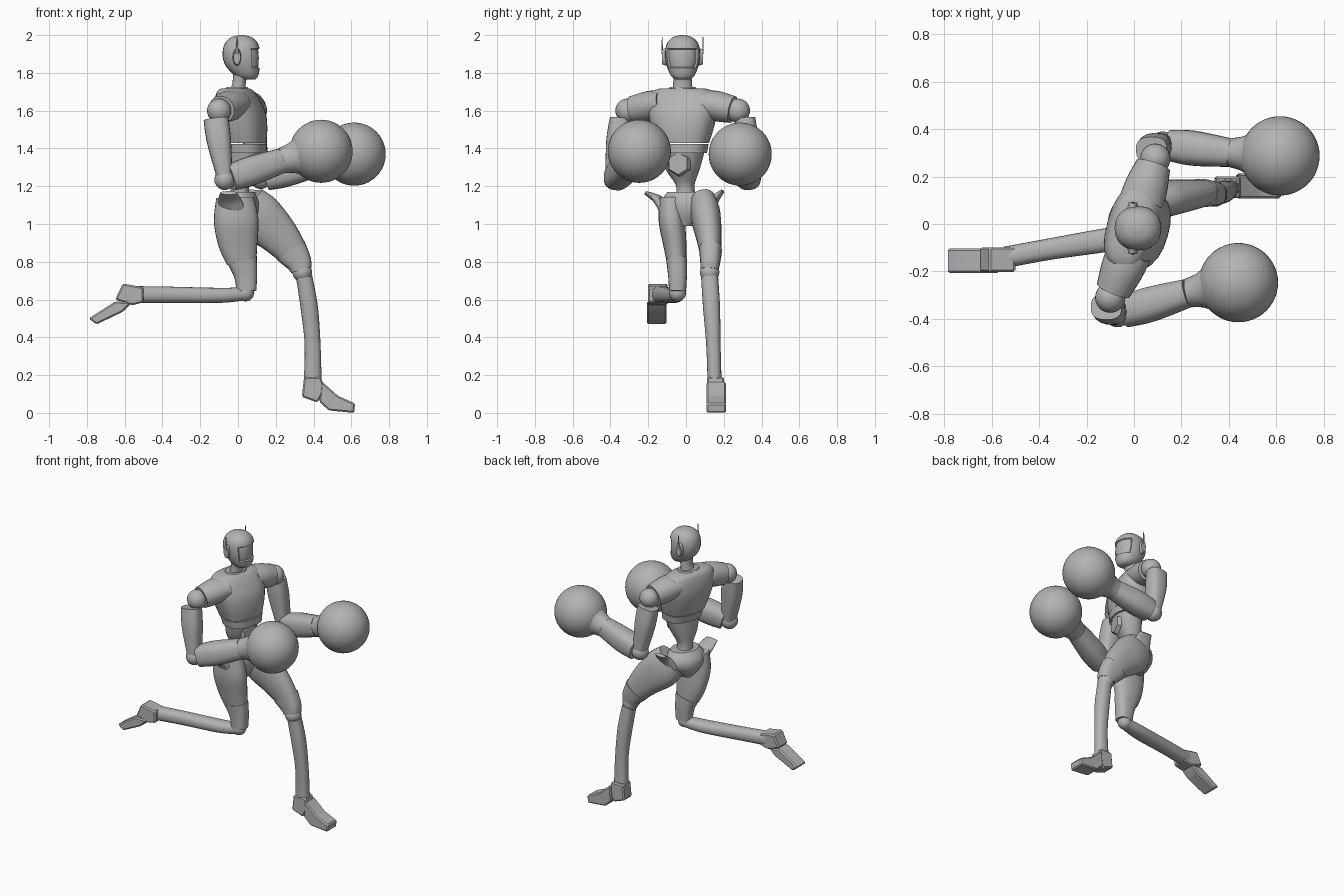
import bpy
import bmesh
import math
from mathutils import Vector, Matrix

default_cube = bpy.data.objects.get("Cube")
if default_cube:
    bpy.data.objects.remove(default_cube, do_unlink=True)

grey = bpy.data.materials.new("plain grey")
grey.use_nodes = True
colour = (0.45, 0.45, 0.45, 1)
grey.diffuse_color = colour
grey.node_tree.nodes["Principled BSDF"].inputs["Base Color"].default_value = colour

UP, SIDE, FORWARD = Vector((0, 0, 1)), Vector((0, 1, 0)), Vector((1, 0, 0))
TWIST = Matrix.Rotation(math.radians(-16), 3, "Z")
TWISTED_SIDE = TWIST @ SIDE
TWISTED_FORWARD = TWIST @ FORWARD


def finish(name, bm, angle=40):
    """Turn a bmesh into a grey, smooth shaded object with sharp edges kept."""
    bmesh.ops.recalc_face_normals(bm, faces=bm.faces)
    mesh = bpy.data.meshes.new(name)
    bm.to_mesh(mesh)
    bm.free()
    mesh.materials.append(grey)
    part = bpy.data.objects.new(name, mesh)
    bpy.context.collection.objects.link(part)
    bpy.ops.object.select_all(action="DESELECT")
    part.select_set(True)
    bpy.context.view_layer.objects.active = part
    bpy.ops.object.shade_smooth_by_angle(angle=math.radians(angle))
    return part


def spline(a, b, c, d, t):
    return [q + t * (r - p) / 2 + t * t * (2 * p - 5 * q + 4 * r - s) / 2
            + t ** 3 * (3 * q - p - 3 * r + s) / 2 for p, q, r, s in zip(a, b, c, d)]


def loft_mesh(stations, axis=None, side=SIDE, sides=24, steps=4, square=1.0):
    """Skin rings along a path; a station is x, y, z, side radius, depth radius."""
    padded = [stations[0]] + list(stations) + [stations[-1]]
    path = [spline(*padded[i:i + 4], k / steps)
            for i in range(len(stations) - 1) for k in range(steps)]
    path.append(list(stations[-1]))
    bm = bmesh.new()
    rings = []
    for i, station in enumerate(path):
        before, after = path[max(i - 1, 0)], path[min(i + 1, len(path) - 1)]
        along = axis or (Vector(after[:3]) - Vector(before[:3])).normalized()
        across = (side - along * side.dot(along)).normalized()
        depth = along.cross(across)
        ring = []
        for k in range(sides):
            turn = math.tau * k / sides
            c, s = math.cos(turn), math.sin(turn)
            u = math.copysign(abs(c) ** square, c) * station[3]
            v = math.copysign(abs(s) ** square, s) * station[4]
            ring.append(bm.verts.new(Vector(station[:3]) + across * u + depth * v))
        rings.append(ring)
    for low, high in zip(rings, rings[1:]):
        for k in range(sides):
            n = (k + 1) % sides
            bm.faces.new((low[k], low[n], high[n], high[k]))
    bm.faces.new(rings[0])
    bm.faces.new(rings[-1])
    return bm


def loft(name, *stations, **options):
    return finish(name, loft_mesh(stations, **options))


def ball(name, centre, radius, segments=24):
    bm = bmesh.new()
    bmesh.ops.create_uvsphere(bm, u_segments=segments, v_segments=segments // 2, radius=radius)
    bmesh.ops.translate(bm, verts=bm.verts, vec=centre)
    return finish(name, bm)


def prism(name, outline, y, half_width):
    """Extrude a side outline of x, z points across y and soften its edges."""
    bm = bmesh.new()
    face = bm.faces.new([bm.verts.new((x, y - half_width, z)) for x, z in outline])
    new = bmesh.ops.extrude_face_region(bm, geom=[face])["geom"]
    bmesh.ops.translate(bm, verts=[v for v in new if isinstance(v, bmesh.types.BMVert)],
                        vec=SIDE * half_width * 2)
    bmesh.ops.bevel(bm, geom=bm.edges[:], offset=0.008, segments=1, affect="EDGES")
    return finish(name, bm, angle=25)


# Head with a recessed visor
mid = -0.018
head = loft_mesh([(0.055, mid, 1.765, 0.035, 0.035), (0.045, mid, 1.785, 0.062, 0.062),
                  (0.025, mid, 1.84, 0.085, 0.092), (0.018, mid, 1.9, 0.093, 0.1),
                  (0.018, mid, 1.955, 0.083, 0.088), (0.018, mid, 1.988, 0.052, 0.055),
                  (0.018, mid, 2, 0.012, 0.012)], axis=UP, square=0.9)
visor = [f for f in head.faces if f.calc_center_median().x > 0.072
         and 1.82 < f.calc_center_median().z < 1.93]
bmesh.ops.recalc_face_normals(head, faces=head.faces)
bmesh.ops.inset_region(head, faces=visor, thickness=0.004, depth=-0.009)
finish("head", head)

# Ear discs with thin antennae
for label, sign in (("near", -1), ("far", 1)):
    inner, outer = mid + sign * 0.08, mid + sign * 0.108
    loft(label + "_ear", (-0.005, inner, 1.885, 0.024, 0.048),
         (-0.005, outer, 1.885, 0.018, 0.04), axis=SIDE, side=FORWARD, steps=1)
    loft(label + "_antenna", (-0.005, outer, 1.9, 0.004, 0.008),
         (-0.005, outer, 1.99, 0.002, 0.003), sides=8, steps=1)

# Neck and collar
loft("neck", (-0.005, mid, 1.68, 0.06, 0.05), (0.005, mid, 1.74, 0.05, 0.036),
     (0.015, mid, 1.81, 0.05, 0.04), axis=UP)
loft("collar", (-0.01, mid, 1.695, 0.09, 0.075), (-0.005, mid, 1.725, 0.07, 0.055),
     axis=UP, side=TWISTED_SIDE, steps=1)

# Chest, belt and tapering abdomen, all turned with the shoulders
trunk = dict(axis=UP, side=TWISTED_SIDE)
loft("chest", (0.035, mid, 1.43, 0.14, 0.108), (0.025, mid, 1.5, 0.162, 0.122),
     (0.012, mid, 1.58, 0.182, 0.126), (-0.002, mid, 1.65, 0.19, 0.108),
     (-0.012, mid, 1.7, 0.165, 0.085), (-0.015, mid, 1.718, 0.12, 0.065),
     square=0.8, **trunk)
loft("belt", (0.045, mid, 1.375, 0.128, 0.1), (0.04, mid, 1.424, 0.136, 0.106),
     square=0.8, **trunk)
loft("abdomen", (0.01, 0, 1.15, 0.05, 0.05), (0.012, -0.005, 1.21, 0.05, 0.05),
     (0.03, mid, 1.29, 0.09, 0.075), (0.045, mid, 1.38, 0.115, 0.09),
     square=0.85, **trunk)
buckle = Vector((0.105, -0.035, 1.32))
loft("belly_plate", (*buckle, 0.07, 0.07), (*(buckle + TWISTED_FORWARD * 0.025), 0.058, 0.058),
     axis=TWISTED_FORWARD, side=UP, sides=6, steps=1)

# Arms: sleeve, shoulder ball, upper arm, elbow, forearm, cuff and round glove
arms = {
    "near": dict(root=(-0.02, -0.12, 1.64), shoulder=(-0.1, -0.31, 1.6),
                 elbow=(-0.07, -0.38, 1.235), wrist=(0.23, -0.29, 1.335),
                 glove=(0.44, -0.247, 1.385)),
    "far": dict(root=(0.03, 0.09, 1.64), shoulder=(0.09, 0.275, 1.6),
                elbow=(0.12, 0.335, 1.24), wrist=(0.41, 0.3, 1.315),
                glove=(0.615, 0.287, 1.37)),
}
for label, joints in arms.items():
    root, shoulder, elbow, wrist, glove = (Vector(p) for p in joints.values())
    sleeve_end = root.lerp(shoulder, 0.85)
    loft(label + "_sleeve", (*root, 0.07, 0.095), (*root.lerp(shoulder, 0.4), 0.08, 0.09),
         (*sleeve_end, 0.072, 0.074), side=UP)
    ball(label + "_shoulder", shoulder, 0.064)
    out = Vector((-0.02, math.copysign(0.03, shoulder.y), 0))
    loft(label + "_upper_arm", (*(shoulder.lerp(elbow, 0.12) + out), 0.055, 0.066),
         (*(shoulder.lerp(elbow, 0.45) + out * 0.7), 0.06, 0.064),
         (*shoulder.lerp(elbow, 0.95), 0.05, 0.042), square=0.75)
    ball(label + "_elbow", elbow, 0.055)
    loft(label + "_forearm", (*elbow.lerp(wrist, 0.1), 0.066, 0.07),
         (*elbow.lerp(wrist, 0.45), 0.074, 0.078), (*wrist, 0.06, 0.066), square=0.8)
    loft(label + "_cuff", (*wrist, 0.062, 0.068),
         (*wrist.lerp(glove, 0.25), 0.075, 0.08), (*wrist.lerp(glove, 0.5), 0.11, 0.11))
    ball(label + "_glove", glove, 0.167, segments=48)

# Pelvis with flared hip points
loft("pelvis", (0.01, 0.01, 0.99, 0.04, 0.07), (0, 0.01, 1.06, 0.115, 0.105),
     (0, 0.005, 1.12, 0.135, 0.105), (0.01, 0, 1.17, 0.1, 0.075), axis=UP, side=TWISTED_SIDE)
loft("near_hip_point", (-0.03, -0.1, 1.08, 0.04, 0.075), (-0.045, -0.15, 1.13, 0.025, 0.06),
     (-0.05, -0.215, 1.165, 0.01, 0.045), side=UP)
loft("far_hip_point", (0.05, 0.11, 1.08, 0.04, 0.075), (0.06, 0.15, 1.13, 0.025, 0.06),
     (0.065, 0.195, 1.175, 0.01, 0.045), side=UP)

# Near leg, trailing with the shin folded back
loft("near_thigh", (-0.015, -0.075, 1.14, 0.065, 0.1), (-0.01, -0.075, 1.02, 0.07, 0.118),
     (0, -0.06, 0.9, 0.062, 0.105), (0.02, -0.05, 0.8, 0.052, 0.08), square=0.9)
loft("near_knee_guard", (0.022, -0.05, 0.81, 0.055, 0.08), (0.04, -0.045, 0.73, 0.05, 0.062),
     (0.045, -0.045, 0.645, 0.045, 0.052), square=0.75)
ball("near_knee", (0.04, -0.045, 0.635), 0.045)
loft("near_shin", (0.03, -0.045, 0.63, 0.04, 0.035), (-0.1, -0.065, 0.622, 0.05, 0.04),
     (-0.35, -0.105, 0.625, 0.045, 0.043), (-0.54, -0.14, 0.626, 0.045, 0.045), square=0.85)
prism("near_heel", [(-0.5, 0.665), (-0.61, 0.685), (-0.65, 0.6), (-0.56, 0.57),
                    (-0.5, 0.585)], -0.15, 0.052)
prism("near_foot", [(-0.56, 0.585), (-0.65, 0.59), (-0.79, 0.5), (-0.75, 0.468),
                    (-0.61, 0.535)], -0.155, 0.052)

# Far leg, planted in front
loft("far_thigh", (0.045, 0.09, 1.11, 0.07, 0.11), (0.11, 0.105, 1.04, 0.078, 0.128),
     (0.21, 0.12, 0.945, 0.068, 0.108), (0.29, 0.13, 0.85, 0.056, 0.082), square=0.9)
loft("far_knee_guard", (0.28, 0.13, 0.86, 0.06, 0.088), (0.32, 0.128, 0.8, 0.053, 0.07),
     (0.335, 0.125, 0.755, 0.048, 0.055), square=0.75)
ball("far_knee", (0.34, 0.125, 0.745), 0.052)
loft("far_shin", (0.35, 0.125, 0.72, 0.045, 0.043), (0.377, 0.135, 0.56, 0.045, 0.046),
     (0.395, 0.145, 0.36, 0.038, 0.042), (0.395, 0.152, 0.14, 0.037, 0.048), square=0.85)
prism("far_heel", [(0.35, 0.19), (0.44, 0.19), (0.46, 0.12), (0.42, 0.055),
                   (0.338, 0.085)], 0.155, 0.045)
prism("far_foot", [(0.44, 0.17), (0.53, 0.09), (0.62, 0.05), (0.615, 0),
                   (0.48, 0.013), (0.43, 0.06)], 0.16, 0.052)
